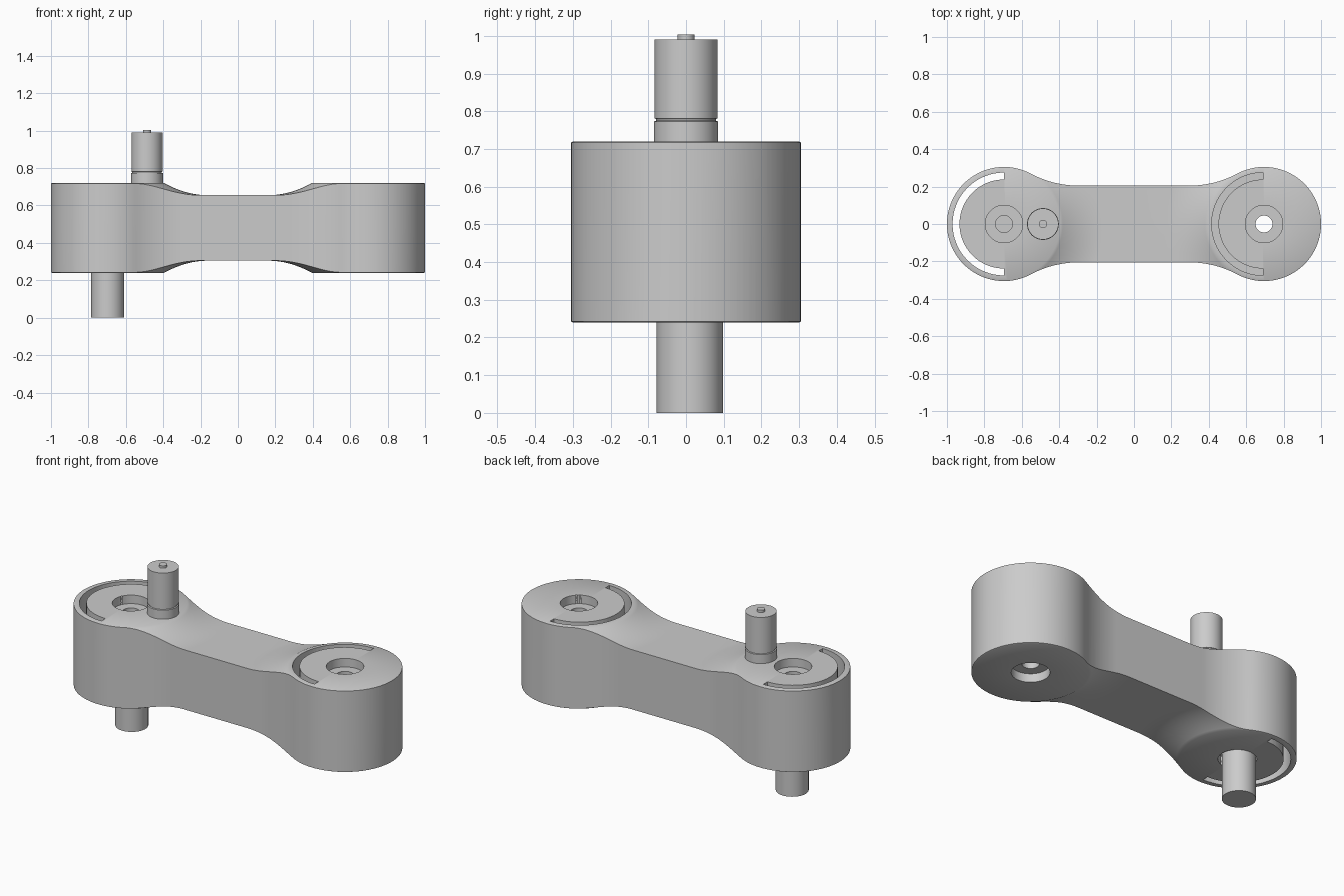
import bpy, bmesh
from math import sin, cos, pi, atan2

if "Cube" in bpy.data.objects:
    bpy.data.objects.remove(bpy.data.objects["Cube"], do_unlink=True)

grey = bpy.data.materials.new("light grey")
grey.use_nodes = True
grey.diffuse_color = (0.6, 0.6, 0.6, 1)
grey.node_tree.nodes["Principled BSDF"].inputs["Base Color"].default_value = grey.diffuse_color

BOSS_X, BOSS_R = 0.695, 0.305
WAIST_Y, FILLET_X = 0.205, 0.295
BOTTOM, TOP = 0.24, 0.72
MID = (BOTTOM + TOP) / 2


def finish(name, bm):
    bmesh.ops.recalc_face_normals(bm, faces=bm.faces)
    mesh = bpy.data.meshes.new(name)
    bm.to_mesh(mesh)
    bm.free()
    mesh.materials.append(grey)
    obj = bpy.data.objects.new(name, mesh)
    bpy.context.collection.objects.link(obj)
    return obj


def lathe(name, profile, x, y=0, steps=64):
    """Turn a (radius, z) profile around a vertical axis at x, y."""
    bm = bmesh.new()
    verts = [bm.verts.new((x + r, y, z)) for r, z in profile]
    edges = [bm.edges.new(pair) for pair in zip(verts, verts[1:])]
    bmesh.ops.spin(bm, geom=verts + edges, cent=(x, y, 0), axis=(0, 0, 1),
                   angle=2 * pi, steps=steps)
    bmesh.ops.remove_doubles(bm, verts=bm.verts, dist=1e-5)
    return finish(name, bm)


def prism(name, outline, z0, z1):
    bm = bmesh.new()
    face = bm.faces.new([bm.verts.new((x, y, z0)) for x, y in outline])
    top = bmesh.ops.extrude_face_region(bm, geom=[face])["geom"]
    bmesh.ops.translate(bm, vec=(0, 0, z1 - z0),
                        verts=[v for v in top if isinstance(v, bmesh.types.BMVert)])
    # the extrusion keeps the first face, so the solid is closed
    return finish(name, bm)


def arc(cx, cy, r, a0, a1, n=32):
    return [(cx + r * cos(a0 + (a1 - a0) * i / n), cy + r * sin(a0 + (a1 - a0) * i / n))
            for i in range(n + 1)]


def activate(obj):
    bpy.ops.object.select_all(action='DESELECT')
    obj.select_set(True)
    bpy.context.view_layer.objects.active = obj


def boolean(obj, tool, operation):
    activate(obj)
    mod = obj.modifiers.new("cut", 'BOOLEAN')
    mod.operation, mod.object, mod.solver = operation, tool, 'EXACT'
    bpy.ops.object.modifier_apply(modifier=mod.name)
    bpy.data.objects.remove(tool, do_unlink=True)


# Half outline: round boss blending through a fillet into the straight waist
dx = BOSS_X - FILLET_X
fillet = (dx**2 + WAIST_Y**2 - BOSS_R**2) / (2 * (BOSS_R - WAIST_Y))
fy = WAIST_Y + fillet
touch = atan2(fy, -dx)
upper = arc(FILLET_X, fy, fillet, -pi / 2, touch - pi, 16)
outline = [(-0.1, -WAIST_Y)] + [(x, -y) for x, y in upper]
outline += arc(BOSS_X, 0, BOSS_R, -touch, touch, 64)[1:-1]
outline += upper[::-1] + [(-0.1, WAIST_Y)]
body = prism("arm_body", outline, 0, 1)

# Spool shape that dishes the waist on both faces
rise, dip, start, run = TOP - MID, 0.065, 0.3, 0.235
half = [(0, rise)] + [(start + run * t / 16, rise - dip * (1 - (1 - t / 16) ** 2))
                      for t in range(17)] + [(1.0, rise - dip)]
spool = lathe("spool", [(r, MID + h) for r, h in half]
              + [(r, MID - h) for r, h in reversed(half)], BOSS_X, steps=96)
boolean(body, spool, 'INTERSECT')

# Trim at the centre and mirror the half into the whole arm
bm = bmesh.new()
bm.from_mesh(body.data)
bmesh.ops.bisect_plane(bm, geom=bm.verts[:] + bm.edges[:] + bm.faces[:], dist=1e-5,
                       plane_co=(0, 0, 0), plane_no=(1, 0, 0), clear_inner=True)
bm.to_mesh(body.data)
bm.free()
activate(body)
mirror = body.modifiers.new("mirror", 'MIRROR')
bpy.ops.object.modifier_apply(modifier=mirror.name)

# Bores with a shallow recess on each face
for x in (-BOSS_X, BOSS_X):
    bore = [(0, 0.1), (0.1, 0.1), (0.1, BOTTOM + 0.05), (0.045, BOTTOM + 0.05)]
    bore += [(r, 2 * MID - z) for r, z in reversed(bore)]
    boolean(body, lathe("bore", bore, x), 'DIFFERENCE')

# Curved slots: one right through, one blind
for x, depth in ((-BOSS_X, 1.0), (0.69, 0.12)):
    slot = arc(x, 0, 0.275, pi / 2, 3 * pi / 2) + arc(x, 0, 0.238, 3 * pi / 2, pi / 2)
    boolean(body, prism("slot", slot, TOP - depth, TOP + 0.1), 'DIFFERENCE')

# Lower pin seated in the bottom recess
seat = BOTTOM + 0.052
lower_pin = lathe("lower_pin", [(0, 0), (0.088, 0), (0.088, seat), (0, seat)], -0.697, 0.01)

# Upper handle: collar, groove, grip and small end tip
handle = lathe("handle", [(0, 0.66), (0.085, 0.66), (0.085, 0.773), (0.079, 0.775),
                          (0.079, 0.779), (0.083, 0.781), (0.083, 0.99), (0.022, 0.99),
                          (0.022, 1.004), (0, 1.004)], -0.487)

for part in (body, lower_pin, handle):
    activate(part)
    bpy.ops.object.shade_smooth_by_angle(angle=pi / 6)
